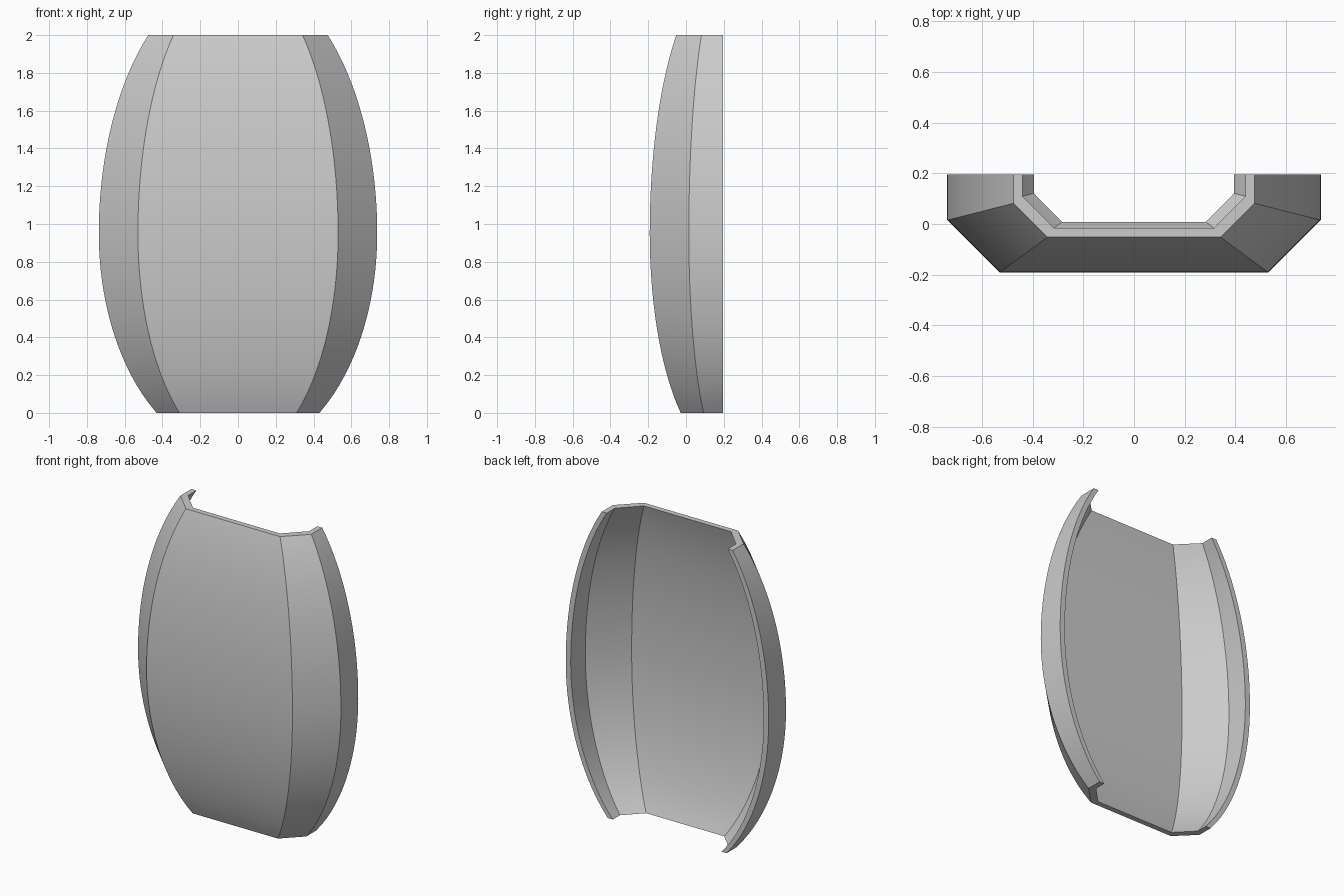
import bpy, bmesh, math

cube = bpy.data.objects.get("Cube")
if cube:
    bpy.data.objects.remove(cube, do_unlink=True)

# One plain grey material
GREY = (0.6, 0.6, 0.6, 1.0)
mat = bpy.data.materials.new("plain_grey")
mat.use_nodes = True
mat.diffuse_color = GREY
mat.node_tree.nodes["Principled BSDF"].inputs["Base Color"].default_value = GREY

HEIGHT, RINGS = 2.0, 40
WIDEST = 0.95            # height of the widest section
BACK = 0.195             # flat back plane
AXIS = 0.203             # depth about which the sections scale
TOP_SCALE, BOTTOM_SCALE = 0.645, 0.585


def section_scale(z):
    """Barrel curve: one elliptical arc above the widest point, one below."""
    if z > WIDEST:
        t, end = (z - WIDEST) / (HEIGHT - WIDEST), TOP_SCALE
    else:
        t, end = (WIDEST - z) / WIDEST, BOTTOM_SCALE
    return math.sqrt(1 - (1 - end * end) * t * t)


def section(z):
    """Closed outline of the half-octagon wall at one height."""
    s = section_scale(z)
    front = (0.53 * s, AXIS - 0.395 * s)
    side = (0.737 * s, AXIS - 0.188 * s)
    outer = [(side[0], BACK), side, front]
    inner_front = (front[0] - 0.026, front[1] + 0.036)
    inner_side = (side[0] - 0.036, side[1] + 0.028)
    inner = [inner_front, inner_side, (inner_side[0], BACK)]

    def mirror(points):
        return [(-x, y) for x, y in reversed(points)]

    return outer + mirror(outer) + mirror(inner) + inner


# Curved shell lofted through the sections
bm = bmesh.new()
rings = []
for i in range(RINGS + 1):
    z = HEIGHT * i / RINGS
    rings.append([bm.verts.new((x, y, z)) for x, y in section(z)])
count = len(rings[0])
for low, high in zip(rings, rings[1:]):
    for j in range(count):
        k = (j + 1) % count
        bm.faces.new((low[j], low[k], high[k], high[j]))

# Flat rims at the top and bottom
for ring in (rings[0], rings[-1]):
    for j in range(count // 2 - 1):
        bm.faces.new((ring[j], ring[j + 1], ring[-2 - j], ring[-1 - j]))
bmesh.ops.recalc_face_normals(bm, faces=bm.faces)

mesh = bpy.data.meshes.new("curved_shell")
bm.to_mesh(mesh)
bm.free()
mesh.materials.append(mat)
shell = bpy.data.objects.new("curved_shell", mesh)
bpy.context.collection.objects.link(shell)

# Smooth along the curve, sharp between the panels
bpy.ops.object.select_all(action="DESELECT")
shell.select_set(True)
bpy.context.view_layer.objects.active = shell
bpy.ops.object.shade_smooth_by_angle(angle=math.radians(20))
